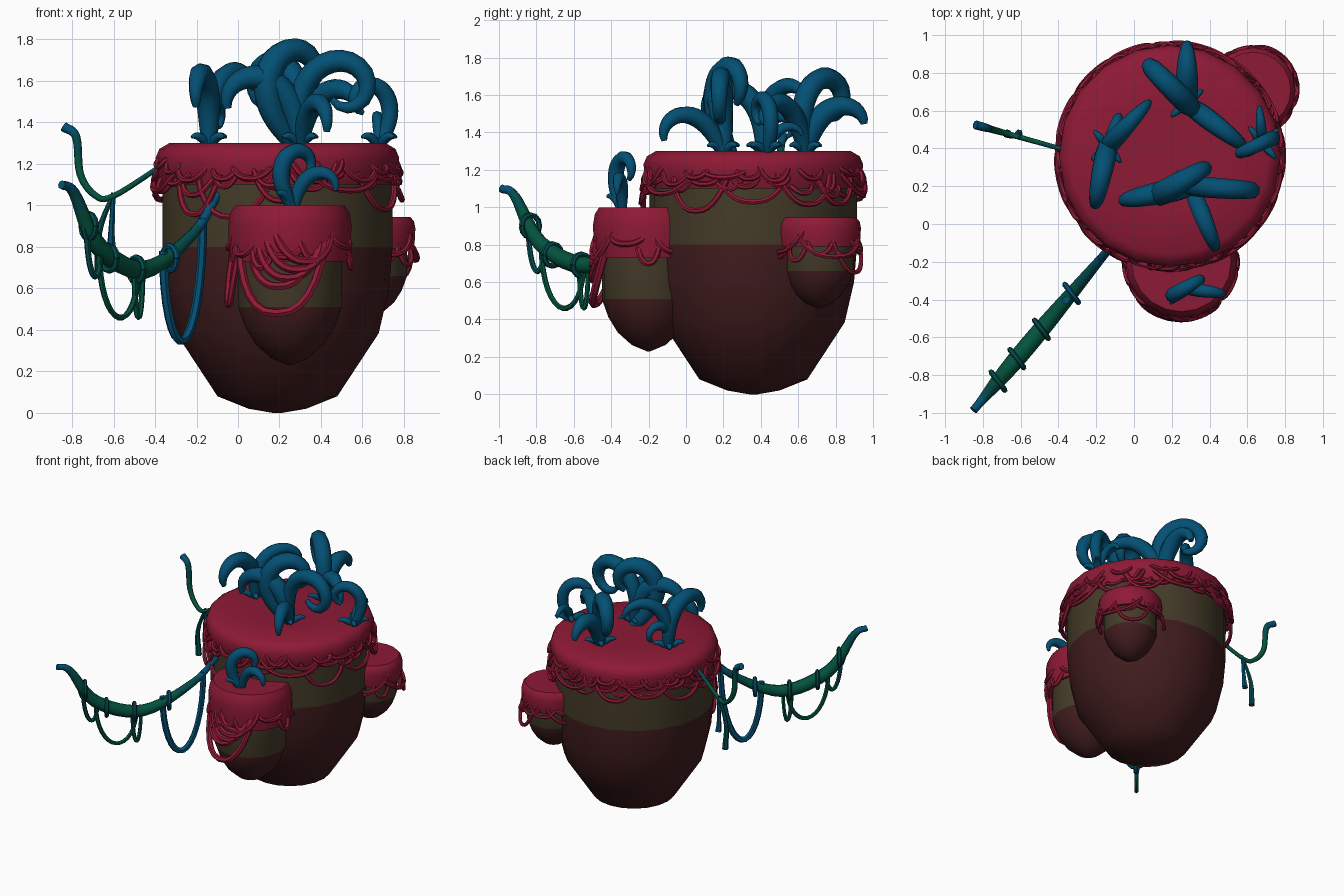
import bpy, bmesh, math, random
from mathutils import Vector

random.seed(4)
cube = bpy.data.objects.get("Cube")
if cube:
    bpy.data.objects.remove(cube, do_unlink=True)


def material(name, *rgb):
    m = bpy.data.materials.new(name)
    m.use_nodes = True
    m.diffuse_color = (*rgb, 1)
    m.node_tree.nodes["Principled BSDF"].inputs["Base Color"].default_value = (*rgb, 1)
    return m


crimson = material("crimson", .27, .01, .036)
maroon = material("dark maroon", .054, .012, .013)
olive = material("olive brown", .06, .045, .022)
blue = material("deep blue", .001, .08, .175)
teal = material("dark teal", .001, .07, .075)
green = material("deep green", .001, .085, .048)


def finish(name, bm, *materials):
    mesh = bpy.data.meshes.new(name)
    bmesh.ops.recalc_face_normals(bm, faces=bm.faces)
    bm.to_mesh(mesh)
    bm.free()
    for m in materials:
        mesh.materials.append(m)
    ob = bpy.data.objects.new(name, mesh)
    bpy.context.collection.objects.link(ob)
    bpy.ops.object.select_all(action='DESELECT')
    ob.select_set(True)
    bpy.context.view_layer.objects.active = ob
    bpy.ops.object.shade_smooth_by_angle(angle=math.radians(50))


def skin(bm, rings, rule):
    """Join rings of points into a closed skin; rule gives each band its colour."""
    rows = [[bm.verts.new(p) for p in ring] for ring in rings]
    count = len(rows[0])
    for k, (low, high) in enumerate(zip(rows, rows[1:])):
        for i in range(count):
            j = (i + 1) % count
            bm.faces.new((low[i], low[j], high[j], high[i])).material_index = rule(k)
    bm.faces.new(rows[0]).material_index = rule(0)
    bm.faces.new(rows[-1]).material_index = rule(len(rows) - 2)


def lathe(name, centre, profile, rule, *materials):
    """Turn a (radius, height) profile around a vertical axis."""
    bm = bmesh.new()
    turns = [math.tau * i / 20 for i in range(20)]
    rings = [[(centre[0] + r * math.cos(a), centre[1] + r * math.sin(a), z) for a in turns]
             for r, z in profile]
    skin(bm, rings, rule)
    finish(name, bm, *materials)


def smooth_path(points, steps):
    pts = [Vector(p) for p in points]
    pts = [2 * pts[0] - pts[1]] + pts + [2 * pts[-1] - pts[-2]]
    out = []
    for a, b, c, d in zip(pts, pts[1:], pts[2:], pts[3:]):
        for s in range(steps):
            t = s / steps
            out.append(b + ((c - a) * t + (2 * a - 5 * b + 4 * c - d) * t * t
                            + (3 * b - a - 3 * c + d) * t ** 3) / 2)
    return out + [pts[-2]]


def tube(bm, points, radius, steps=1, sides=8, rule=lambda t: 0):
    """Sweep a round section along a path; radius and rule take 0..1."""
    path = smooth_path(points, steps)
    last = len(path) - 1
    rings, side = [], None
    for k, p in enumerate(path):
        d = (path[min(k + 1, last)] - path[max(k - 1, 0)]).normalized()
        side = d.orthogonal() if side is None else side - d * side.dot(d)
        side.normalize()
        up = d.cross(side)
        turns = [math.tau * i / sides for i in range(sides)]
        rings.append([p + radius(k / last) * (math.cos(a) * side + math.sin(a) * up)
                      for a in turns])
    skin(bm, rings, lambda k: rule((k + .5) / last))


# Shared shapes: bowls below the colour band, and thick rounded cap
BIG_BOWL = ((.04, 0), (.25, .025), (.52, .1), (.88, .48), (.97, .75), (1, 1))
SMALL_BOWL = ((.04, 0), (.36, .12), (.66, .36), (.86, .65), (1, 1))
CAP = ((.85, .05), (.96, 0), (.99, .3), (1, .65), (.97, .86), (.89, 1), (.5, 1))


def pot(name, bowl, centre, radius, bottom, band, top):
    profile = [(radius * r, bottom + (band - bottom) * h) for r, h in bowl]
    profile.append((radius, top))
    lathe(name, centre, profile, lambda k: int(k == len(bowl) - 1), maroon, olive)


def cap(name, centre, radius, bottom, top):
    profile = [(radius * r, bottom + (top - bottom) * h) for r, h in CAP]
    lathe(name, centre, profile, lambda k: 0, crimson)


main, front, back = (.19, .36), (.25, -.2), (.63, .71)
pot("main_pot", BIG_BOWL, main, .555, 0, .8, 1.2)
pot("front_pot", SMALL_BOWL, front, .25, .23, .51, .85)
pot("back_pot", SMALL_BOWL, back, .185, .46, .66, .85)
cap("main_cap", main, .587, 1.1, 1.3)
cap("front_cap", front, .297, .73, 1)
cap("back_cap", back, .225, .79, .945)


def swag(bm, centre, radius, angle, width, top, drop, thick):
    """Hang one loop of cord around a cap, its ends sunk into the cap."""
    pts = []
    for k in range(13):
        t = k / 6 - 1
        a = angle + width / 2 * math.copysign(abs(t) ** .8, t)
        r = radius - .03 * t ** 4
        pts.append((centre[0] + r * math.cos(a), centre[1] + r * math.sin(a),
                    top - drop * (1 - t * t)))
    tube(bm, pts, lambda t: thick, sides=6)


def fringe(bm, centre, radius, count, top, shallow, deep, thick):
    """Ring a cap with uneven loops."""
    for i in range(count):
        pitch = math.tau / count
        swag(bm, centre, radius, pitch * (i + random.uniform(-.3, .3)),
             pitch * random.uniform(.8, 1.6), top + random.uniform(-.03, .03),
             random.uniform(shallow, deep), thick)


# Cord fringes around the caps
bm = bmesh.new()
fringe(bm, main, .595, 24, 1.2, .03, .1, .014)
fringe(bm, main, .59, 24, 1.14, .03, .08, .014)
fringe(bm, main, .6, 13, 1.16, .1, .21, .015)
finish("main_fringe", bm, crimson)

bm = bmesh.new()
fringe(bm, front, .295, 12, .82, .03, .12, .016)
swag(bm, front, .3, -1.78, 1.75, .82, .34, .021)
for k in range(4):
    swag(bm, front, .3, -1.3 - .15 * k, 1.1, .88 - .04 * k, .15, .02)
swag(bm, front, .3, 3.3, .7, .82, .3, .016)
finish("front_fringe", bm, crimson)

bm = bmesh.new()
fringe(bm, back, .225, 10, .84, .03, .1, .013)
fringe(bm, back, .235, 5, .86, .1, .2, .013)
finish("back_fringe", bm, crimson)


def shoot(name, base, heading, length, pitch, bend, thick):
    """Grow a shoot that rises at a pitch and curls over ever more tightly."""
    steps = 22
    p = Vector(base)
    pts = [p]
    for k in range(steps):
        rise = math.radians(pitch - bend * ((k + .5) / steps) ** 2)
        turn = math.radians(heading)
        p = p + length / steps * Vector((math.cos(rise) * math.cos(turn),
                                         math.cos(rise) * math.sin(turn), math.sin(rise)))
        pts.append(p)
    bm = bmesh.new()
    tube(bm, pts, lambda t: thick * (.3 + .7 * math.sin(math.pi * (t * .9 + .1)) ** .8))
    finish(name, bm, blue)


# Curling shoots: base, heading, length, starting pitch, total bend, thickness
middle, rear, left, right = (.3, .2, 1.28), (.28, .64, 1.28), (-.14, .41, 1.28), (.68, .43, 1.28)
planter = (.27, -.34, .98)
shoot("tall_shoot", (.28, .24, 1.28), 30, .88, 133, 285, .066)
shoot("right_shoot", middle, -4, .97, 97, 335, .055)
shoot("left_shoot", middle, 192, .68, 83, 190, .064)
shoot("forward_shoot", middle, -68, .54, 65, 175, .05)
shoot("rear_shoot", rear, 90, .52, 78, 165, .06)
shoot("rear_tall_shoot", rear, 135, .88, 103, 310, .06)
shoot("rear_right_shoot", rear, -37, .6, 72, 160, .055)
shoot("side_shoot", right, 205, .58, 118, 285, .042)
shoot("side_low_shoot", right, 95, .3, 75, 150, .028)
shoot("left_front_shoot", left, -102, .68, 92, 210, .058)
shoot("left_rear_shoot", left, 47, .64, 92, 170, .05)
shoot("left_low_shoot", left, 70, .42, 95, 250, .035)
shoot("planter_shoot", planter, 30, .52, 125, 270, .042)
shoot("planter_curl", planter, -8, .37, 80, 190, .036)
shoot("planter_bud", planter, 225, .15, 60, 80, .025)

# Small leaves spread around the shoot bases
for base, name in ((middle, "middle"), (rear, "rear"), (left, "left"), (right, "right")):
    for i in range(4):
        shoot(f"{name}_leaf_{i + 1}", base, 90 * i + 40, .13, 50, 80, .022)


def vine_colour(t):
    """Green in the middle, then teal, with blue ends."""
    d = abs(t - .5)
    return 0 if d < .25 else 1 if d < .34 else 2


def on_front_line(x, z):
    return x, 1.19 * x + .025, z


# Hanging vines
bm = bmesh.new()
path = ((-.1, 1.05), (-.22, .86), (-.45, .69), (-.67, .8), (-.79, 1.06), (-.85, 1.1))
tube(bm, [on_front_line(x, z) for x, z in path],
     lambda t: .022 + .026 * math.sin(math.pi * t) ** 3, steps=6, rule=vine_colour)
finish("front_vine", bm, green, teal, blue)

bm = bmesh.new()
path = ((-.34, 1.21), (-.6, 1.045), (-.69, 1.05), (-.76, 1.15), (-.78, 1.33), (-.84, 1.38))
tube(bm, [(x, .29 - .28 * x, z) for x, z in path],
     lambda t: .012 + .012 * t, steps=6, rule=lambda t: vine_colour(t * .8 + .18))
finish("rear_vine", bm, green, teal, blue)


def cord(name, colour, start, end, start_top, end_top, drop, thick):
    """Hang a U-shaped cord from the front vine."""
    pts = []
    for k in range(17):
        t = k / 16
        x = start + (end - start) * (1 - math.cos(math.pi * t)) / 2
        z = start_top + (end_top - start_top) * t - drop * math.sin(math.pi * t)
        pts.append(on_front_line(x, z))
    bm = bmesh.new()
    tube(bm, pts, lambda t: thick, sides=6)
    finish(name, bm, colour)


cord("blue_cord", blue, -.36, -.17, .78, .94, .51, .022)
cord("green_cord", green, -.67, -.48, .78, .7, .28, .015)
cord("teal_cord", teal, -.73, -.66, .92, .8, .2, .015)
cord("middle_cord", green, -.5, -.46, .7, .7, .24, .014)
cord("end_cord", teal, -.75, -.7, .98, .88, .1, .013)

# Cord wraps that hold the cords onto the vine
for name, colour, x, z in (("blue", blue, -.33, .745), ("green", teal, -.49, .69),
                           ("teal", teal, -.62, .745), ("end", teal, -.72, .9)):
    bm = bmesh.new()
    spot = Vector(on_front_line(x, z))
    across = Vector((.6, -.8, 0))
    turns = [math.tau * k / 12 for k in range(13)]
    tube(bm, [spot + .06 * (math.cos(a) * across + math.sin(a) * Vector((0, 0, 1)))
              for a in turns], lambda t: .015, sides=6)
    finish(f"{name}_wrap", bm, colour)

# Strands dangling from the rear vine
for name, colour, x, low in (("inner", blue, -.61, .8), ("outer", teal, -.67, .68)):
    bm = bmesh.new()
    tube(bm, [(-.6, .46, 1.06), (x, .47, .87), (x, .48, low)],
         lambda t: .01 + .012 * t, steps=4, sides=6)
    finish(f"rear_strand_{name}", bm, colour)
